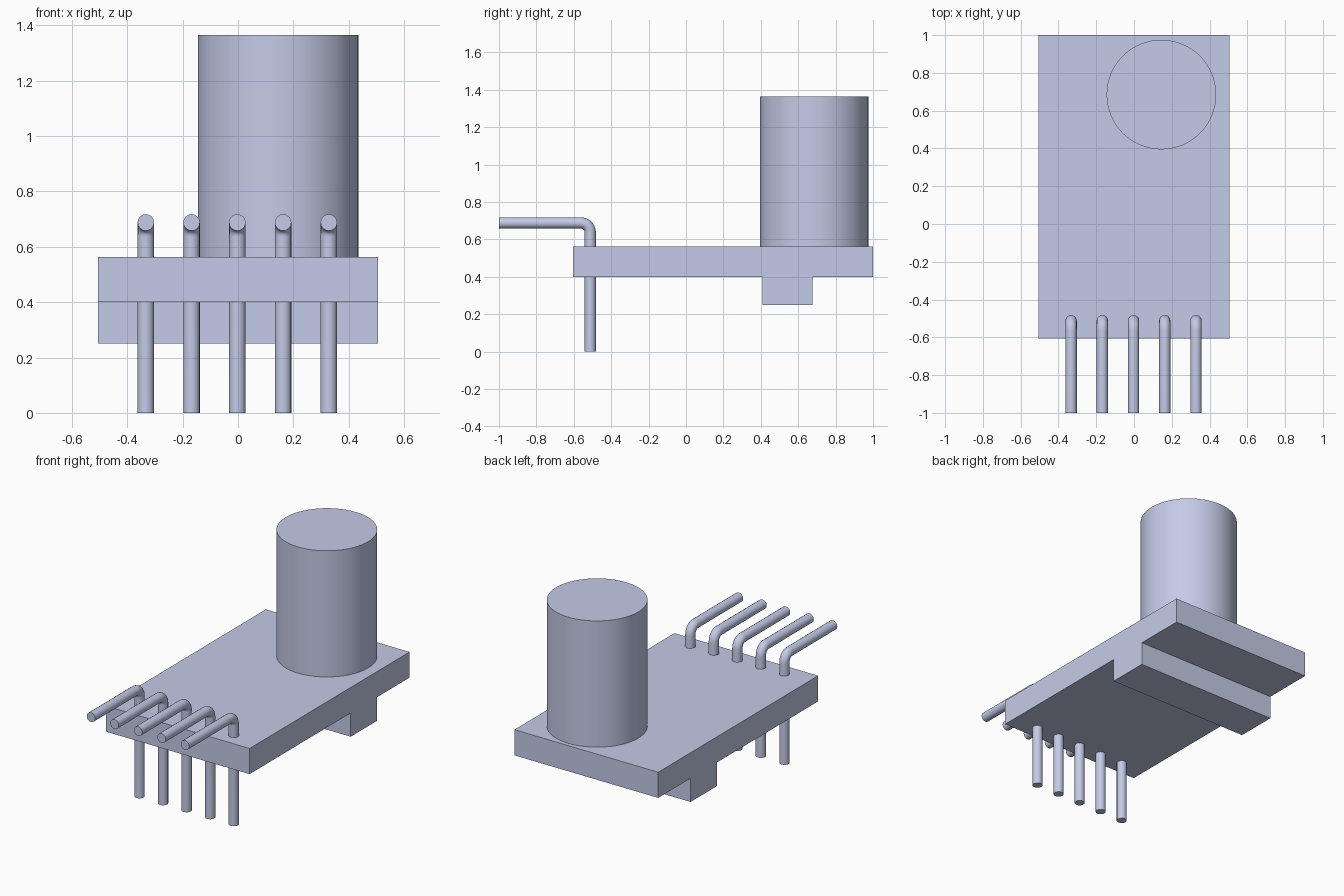
import bpy
import math

cube = bpy.data.objects.get("Cube")
if cube:
    bpy.data.objects.remove(cube, do_unlink=True)

# Single pale blue-grey material
COLOUR = (0.591, 0.638, 0.855, 1.0)
mat = bpy.data.materials.new("pale_blue_grey")
mat.use_nodes = True
mat.diffuse_color = COLOUR
mat.node_tree.nodes["Principled BSDF"].inputs["Base Color"].default_value = COLOUR


def finish(obj, name, smooth=False):
    obj.name = name
    obj.data.name = name
    obj.data.materials.clear()
    obj.data.materials.append(mat)
    if smooth:
        bpy.ops.object.select_all(action='DESELECT')
        obj.select_set(True)
        bpy.context.view_layer.objects.active = obj
        bpy.ops.object.shade_smooth_by_angle(angle=math.radians(35))
    return obj


def box(name, x, y, z):
    """Box from (min, max) ranges."""
    bpy.ops.mesh.primitive_cube_add(size=1)
    obj = bpy.context.object
    for v in obj.data.vertices:
        v.co = [lo if c < 0 else hi for c, (lo, hi) in zip(v.co, (x, y, z))]
    return finish(obj, name)


def pin(name, x):
    """Round pin rising through the board and bending forward."""
    y, z, bend = -0.512, 0.688, 0.05
    path = [(x, y, 0.0)]
    for i in range(11):
        a = math.radians(9 * i)
        path.append((x, y - bend + bend * math.cos(a), z - bend + bend * math.sin(a)))
    path.append((x, -1.0, z))
    curve = bpy.data.curves.new(name, 'CURVE')
    curve.dimensions = '3D'
    curve.bevel_depth = 0.03
    curve.bevel_resolution = 6
    curve.use_fill_caps = True
    spline = curve.splines.new('POLY')
    spline.points.add(len(path) - 1)
    for p, co in zip(spline.points, path):
        p.co = (*co, 1)
    obj = bpy.data.objects.new(name, curve)
    bpy.context.collection.objects.link(obj)
    bpy.ops.object.select_all(action='DESELECT')
    obj.select_set(True)
    bpy.context.view_layer.objects.active = obj
    bpy.ops.object.convert(target='MESH')
    return finish(bpy.context.object, name, smooth=True)


# Board and the cross block under its rear
box("board", (-0.505, 0.505), (-0.605, 1.0), (0.40, 0.563))
box("underside_block", (-0.505, 0.505), (0.41, 0.675), (0.25, 0.40))

# Tall cylinder on top
bpy.ops.mesh.primitive_cylinder_add(vertices=64, radius=0.29, depth=0.802,
                                    location=(0.145, 0.685, 0.964))
finish(bpy.context.object, "tall_cylinder", smooth=True)

# Row of bent pins
for i in range(5):
    pin(f"pin_{i + 1}", -0.333 + 0.1653 * i)
